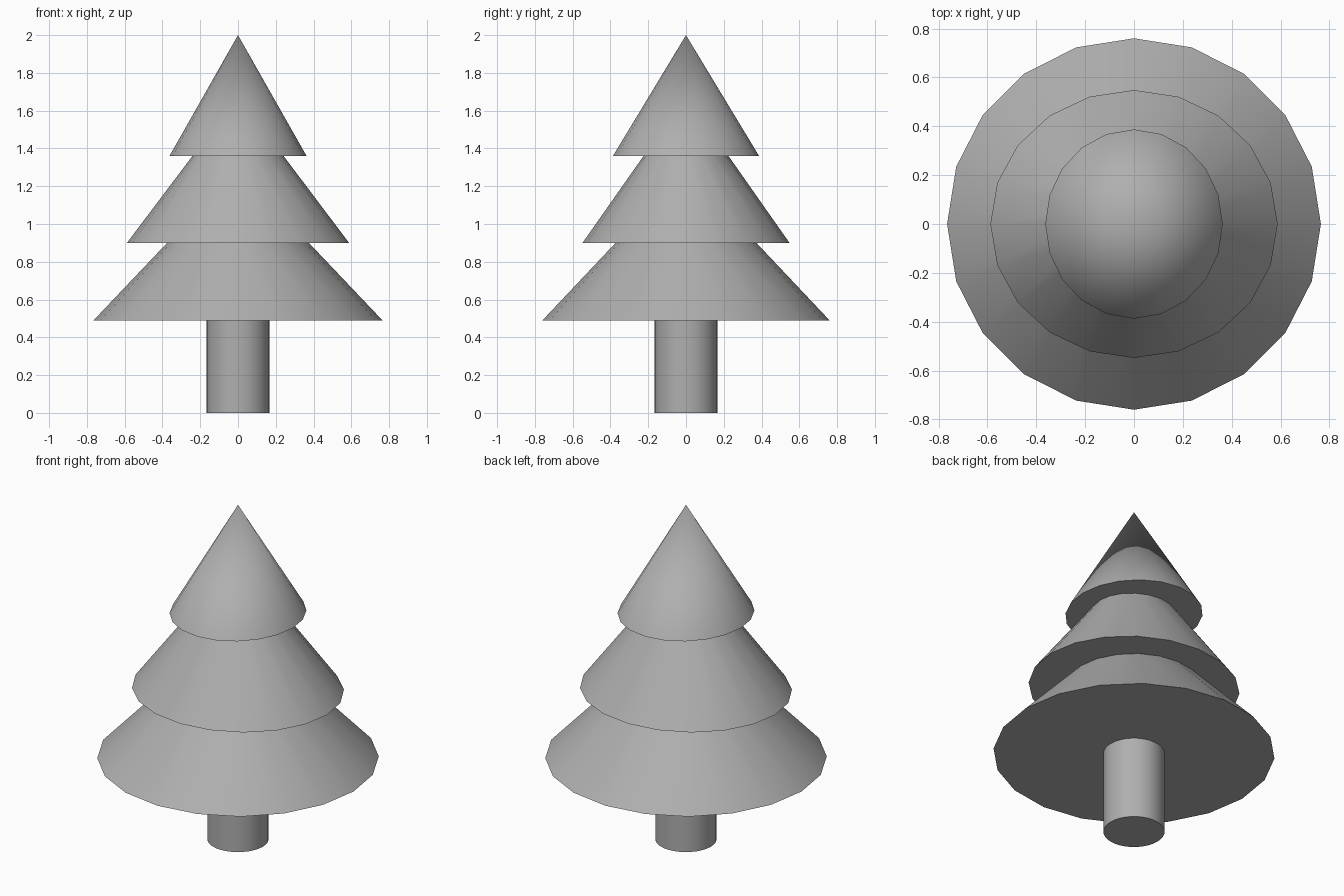
import bpy
import math

cube = bpy.data.objects.get("Cube")
if cube:
    bpy.data.objects.remove(cube, do_unlink=True)

grey = bpy.data.materials.new("mid_grey")
grey.use_nodes = True
colour = (0.43, 0.43, 0.43, 1)
grey.diffuse_color = colour
grey.node_tree.nodes["Principled BSDF"].inputs["Base Color"].default_value = colour


def finish(name):
    """Name the active object, colour it and smooth its curved sides."""
    obj = bpy.context.object
    obj.name = obj.data.name = name
    obj.data.materials.append(grey)
    bpy.ops.object.transform_apply(location=True, rotation=True, scale=True)
    bpy.ops.object.shade_smooth_by_angle(angle=math.radians(30))


def tier(name, rx, ry, bottom, top, taper):
    """A closed, slightly oval cone; taper is the top width over the bottom."""
    bpy.ops.mesh.primitive_cone_add(
        vertices=20, radius1=1, radius2=taper, depth=top - bottom,
        location=(0, 0, (top + bottom) / 2))
    bpy.context.object.scale = (rx, ry, 1)
    finish(name)


# Trunk
bpy.ops.mesh.primitive_cylinder_add(
    vertices=32, radius=0.166, depth=0.5, location=(0, 0, 0.25))
finish("trunk")

# Foliage, from the ground up; each cut top is tucked into the tier above
tier("lower_foliage", 0.765, 0.76, 0.49, 0.92, 0.466)
tier("middle_foliage", 0.588, 0.548, 0.90, 1.38, 0.385)
tier("upper_foliage", 0.363, 0.387, 1.36, 2.0, 0)
